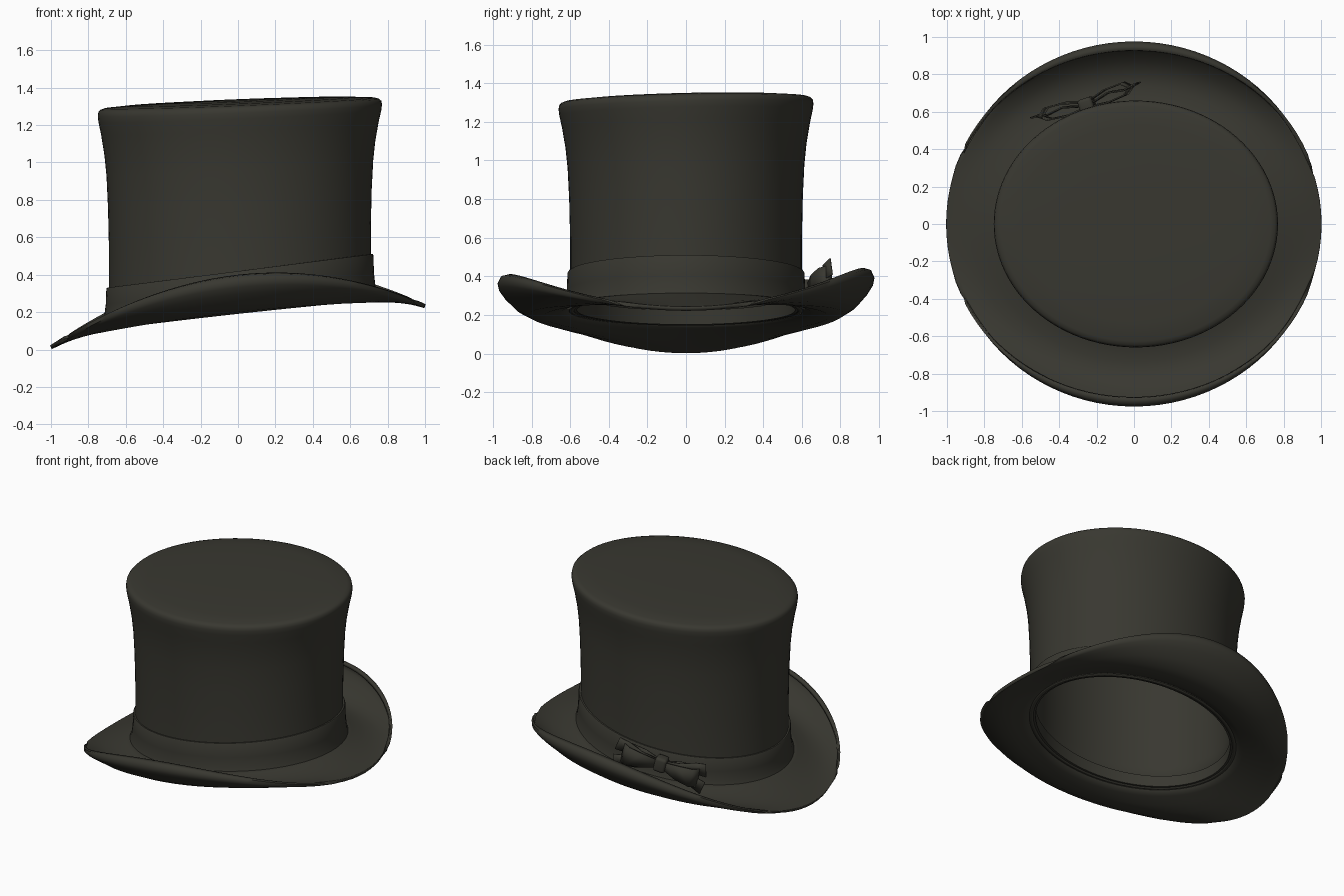
import bpy, bmesh, math
from mathutils import Vector, Matrix

cube = bpy.data.objects.get("Cube")
if cube:
    bpy.data.objects.remove(cube)

# Single dark felt colour
felt = bpy.data.materials.new("dark_felt")
felt.use_nodes = True
COLOUR = (0.04, 0.039, 0.03, 1)
felt.diffuse_color = COLOUR
shader = felt.node_tree.nodes["Principled BSDF"]
shader.inputs["Base Color"].default_value = COLOUR
shader.inputs["Roughness"].default_value = 0.9

SEG = 96
RX, RY, CX = 0.70, 0.60, 0.01


def finish(name, bm, thickness=0, offset=-1, angle=40):
    bmesh.ops.recalc_face_normals(bm, faces=bm.faces)
    mesh = bpy.data.meshes.new(name)
    bm.to_mesh(mesh)
    bm.free()
    mesh.materials.append(felt)
    obj = bpy.data.objects.new(name, mesh)
    bpy.context.collection.objects.link(obj)
    if thickness:
        mod = obj.modifiers.new("thickness", "SOLIDIFY")
        mod.thickness, mod.offset = thickness, offset
    bpy.ops.object.select_all(action="DESELECT")
    obj.select_set(True)
    bpy.context.view_layer.objects.active = obj
    bpy.ops.object.shade_smooth_by_angle(angle=math.radians(angle))
    return obj


def lathe(rows, cap=False):
    """Surface from ring functions: angle -> point."""
    bm = bmesh.new()
    rings = [[bm.verts.new(row(2 * math.pi * i / SEG)) for i in range(SEG)] for row in rows]
    for a, b in zip(rings, rings[1:]):
        for i in range(SEG):
            j = (i + 1) % SEG
            bm.faces.new((a[i], a[j], b[j], b[i]))
    if cap:
        bm.faces.new(rings[-1])
    return bm


def lerp(a, b, f):
    return a + (b - a) * f


def base_z(a):
    return 0.24 + 0.075 * math.cos(a)


def ellipse(a, d, z, shrink=1):
    return Vector((CX * shrink + (RX + d) * shrink * math.cos(a),
                   (RY + d) * shrink * math.sin(a), z))


# Crown: flared wall, rounded rim and slightly domed tilted top
def wall_row(f, d):
    return lambda a: ellipse(a, d, lerp(base_z(a) - 0.02, 1.29 + 0.03 * math.cos(a)
                                        + 0.015 * math.sin(a), f))


def top_row(shrink, z):
    return lambda a: ellipse(a, 0.06, z + shrink * (0.03 * math.cos(a) + 0.015 * math.sin(a)), shrink)


wall = [(0, 0.005), (0.15, 0), (0.35, 0), (0.55, 0.005), (0.7, 0.013), (0.8, 0.024),
        (0.9, 0.042), (0.96, 0.056), (0.99, 0.06)]
top = [(0.995, 1.3), (0.98, 1.311), (0.95, 1.318), (0.8, 1.326), (0.5, 1.331), (0.2, 1.333)]
crown = finish("crown", lathe([wall_row(*w) for w in wall] + [top_row(*t) for t in top], True), 0.025)


# Brim: nearly flat at the ends, dished and rolled up at the sides
def brim_row(r_end, r_side, lift):
    def row(a):
        s = math.sin(a) ** 2
        r = lerp(r_end, r_side, s)
        z = lerp(base_z(a), 0.122 + 0.11 * math.cos(a), r_end)
        z += s * lift * (1 + 0.06 * math.sin(a))
        inner = ellipse(a, -0.015, 0)
        x = lerp(inner.x, math.cos(a), r)
        y = lerp(inner.y, 0.965 * math.sin(a), r)
        return Vector((x, y, z))
    return row


brim_profile = [(0, 0, 0), (0.2, 0.2, 0), (0.4, 0.4, 0.01), (0.6, 0.6, 0.045), (0.75, 0.78, 0.105),
                (0.86, 0.92, 0.175), (0.93, 0.985, 0.22), (0.97, 1, 0.25), (0.99, 0.97, 0.277),
                (1, 0.9, 0.284)]
brim = finish("brim", lathe([brim_row(*p) for p in brim_profile]), 0.022, -1, 60)
# Thicken the brim on both sides of its middle surface
brim.modifiers["thickness"].offset = 0


# Ribbon band around the crown
def band_row(f, d):
    return lambda a: ellipse(a, d, lerp(base_z(a) - 0.01, 0.42 + 0.09 * math.cos(a), f))


band = [(0, 0.035), (0.15, 0.025), (0.5, 0.017), (0.97, 0.014), (1, 0.01), (1, -0.01)]
finish("hat_band", lathe([band_row(*b) for b in band]))

# Sweatband lining the opening
lining = [(-0.03, -0.015), (-0.03, -0.035), (0.4, -0.035), (0.4, -0.02)]
finish("sweatband", lathe([band_row(*b) for b in lining]))

# Bow frame: X along the band, Y outward
BOW = (Matrix.Translation((-0.25, 0.635, 0.33)) @ Matrix.Rotation(math.radians(18), 4, "Z")
       @ Matrix.Rotation(math.radians(-13), 4, "Y"))


def ribbon(name, path, tilt=0, side=1):
    """Strip through (along, outward, half width) points, mirrored by side."""
    bm = bmesh.new()
    turn = BOW @ Matrix.Rotation(math.radians(tilt), 4, "Y")
    pairs = [[bm.verts.new(turn @ Vector((side * x, y, k * w))) for k in (-1, 1)] for x, y, w in path]
    for a, b in zip(pairs, pairs[1:]):
        bm.faces.new((a[0], a[1], b[1], b[0]))
    return finish(name, bm, 0.008, 0, 30)


loop = [(0.02, -0.01, 0.025), (0.12, -0.02, 0.05), (0.22, -0.01, 0.065), (0.26, 0.02, 0.068),
        (0.22, 0.055, 0.065), (0.12, 0.05, 0.05), (0.02, 0.02, 0.025)]
tail = [(0.02, 0, 0.02), (0.14, 0.03, 0.03), (0.24, 0.015, 0.04), (0.31, 0.03, 0.045)]
for side, label in ((1, "left"), (-1, "right")):
    ribbon("bow_loop_" + label, loop, 0, side)
    ribbon("bow_tail_upper_" + label, tail, -10, side)
    ribbon("bow_tail_lower_" + label, tail, 14, side)

# Knot wrapped around the middle of the bow
bm = bmesh.new()
bmesh.ops.create_cube(bm, size=1, matrix=BOW @ Matrix.Diagonal((0.08, 0.08, 0.1, 1)))
bmesh.ops.bevel(bm, geom=bm.edges[:], offset=0.018, segments=3, affect="EDGES", profile=0.5)
finish("bow_knot", bm)
